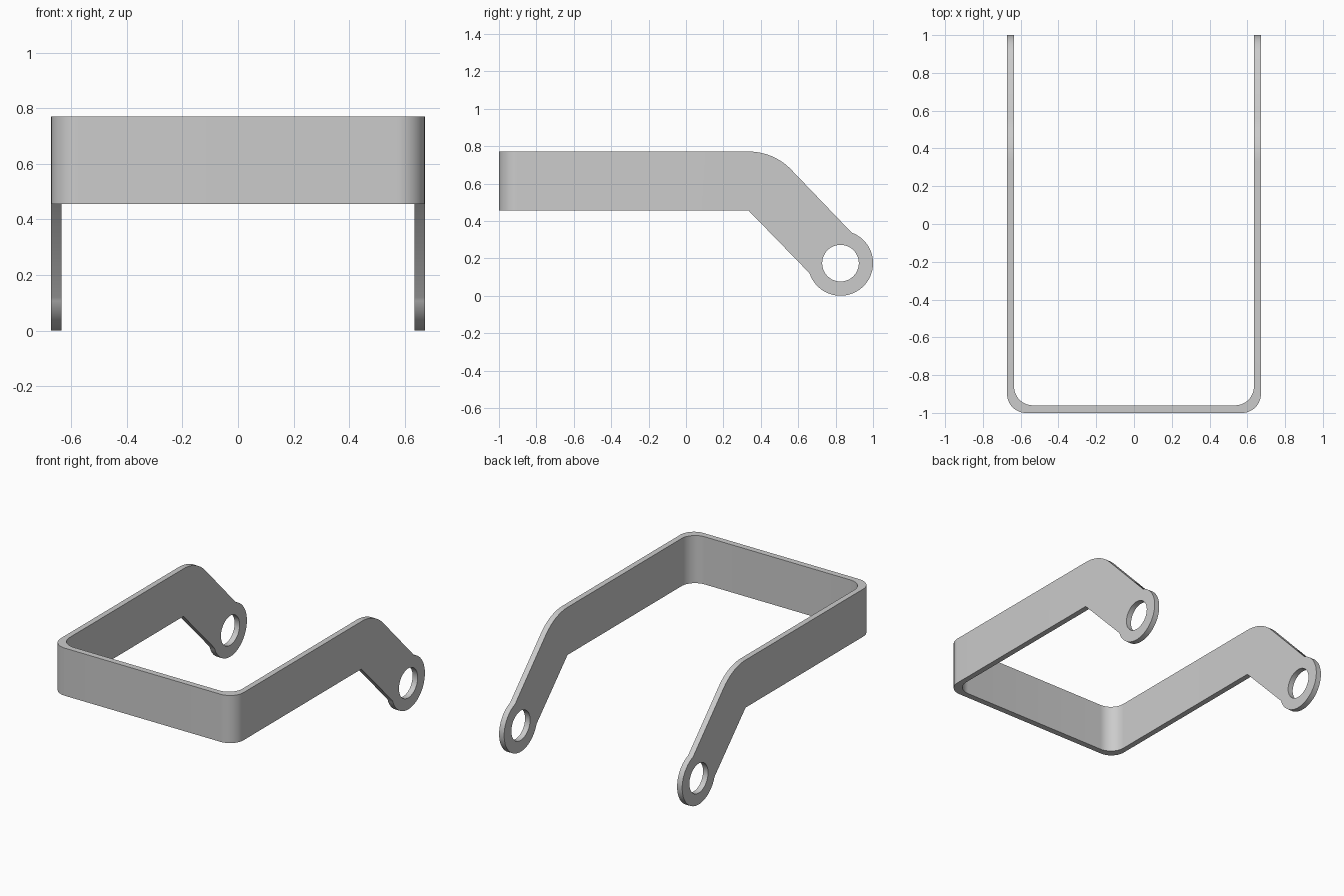
import bpy
import bmesh
from math import radians, cos, sin
from mathutils import Vector

if "Cube" in bpy.data.objects:
    bpy.data.objects.remove(bpy.data.objects["Cube"], do_unlink=True)

grey = bpy.data.materials.new("plain grey")
grey.use_nodes = True
colour = (0.6, 0.6, 0.6, 1)
grey.diffuse_color = colour
grey.node_tree.nodes["Principled BSDF"].inputs["Base Color"].default_value = colour


def arc(cx, cy, r, start, end, steps):
    angles = [radians(start + (end - start) * i / steps) for i in range(steps + 1)]
    return [(cx + r * cos(a), cy + r * sin(a)) for a in angles]


def prism(name, points, direction):
    """Extrude a closed outline of 3D points along a direction."""
    bm = bmesh.new()
    face = bm.faces.new([bm.verts.new(p) for p in points])
    result = bmesh.ops.extrude_face_region(bm, geom=[face])
    moved = [v for v in result["geom"] if isinstance(v, bmesh.types.BMVert)]
    bmesh.ops.translate(bm, verts=moved, vec=Vector(direction))
    bmesh.ops.recalc_face_normals(bm, faces=bm.faces)
    mesh = bpy.data.meshes.new(name)
    bm.to_mesh(mesh)
    bm.free()
    mesh.materials.append(grey)
    obj = bpy.data.objects.new(name, mesh)
    bpy.context.collection.objects.link(obj)
    return obj


def cut(target, cutter, operation):
    cutter.hide_render = True
    mod = target.modifiers.new("cut", "BOOLEAN")
    mod.object = cutter
    mod.operation = operation
    mod.solver = "EXACT"
    bpy.context.view_layer.objects.active = target
    bpy.ops.object.modifier_apply(modifier=mod.name)
    bpy.data.objects.remove(cutter, do_unlink=True)


def u_path(half, front, r, back):
    """Plan line from the right arm, round the front, to the left arm."""
    return ([(-half, back)] + arc(-half + r, front + r, r, 180, 270, 14)
            + arc(half - r, front + r, r, 270, 360, 14) + [(half, back)])


# Bent strap seen in plan, taller and longer than needed
outer = u_path(0.672, -1.0, 0.1, 1.2)
inner = u_path(0.635, -0.96, 0.1, 1.2)
plan = outer + inner[::-1]
bracket = prism("u_bracket", [(x, y, -0.2) for x, y in plan], (0, 0, 1.2))

# Side outline: level band, rounded bend, sloping arm and eye
corner, eye = (0.335, 0.455), (0.826, 0.174)
side = ([(-1.2, corner[1]), (-1.2, 0.771)]
        + arc(*corner, 0.316, 90, 45, 12)
        + arc(*eye, 0.174, 70, -162, 48)
        + [corner])
cut(bracket, prism("side_outline", [(-1, y, z) for y, z in side], (2, 0, 0)), "INTERSECT")

# Round hole through both eyes
hole = arc(*eye, 0.098, 0, 360, 48)[:-1]
cut(bracket, prism("eye_hole", [(-1, y, z) for y, z in hole], (2, 0, 0)), "DIFFERENCE")

# Smooth the bends and keep the rims sharp
bpy.ops.object.select_all(action="DESELECT")
bracket.select_set(True)
bpy.context.view_layer.objects.active = bracket
bpy.ops.object.shade_smooth_by_angle(angle=radians(30))
